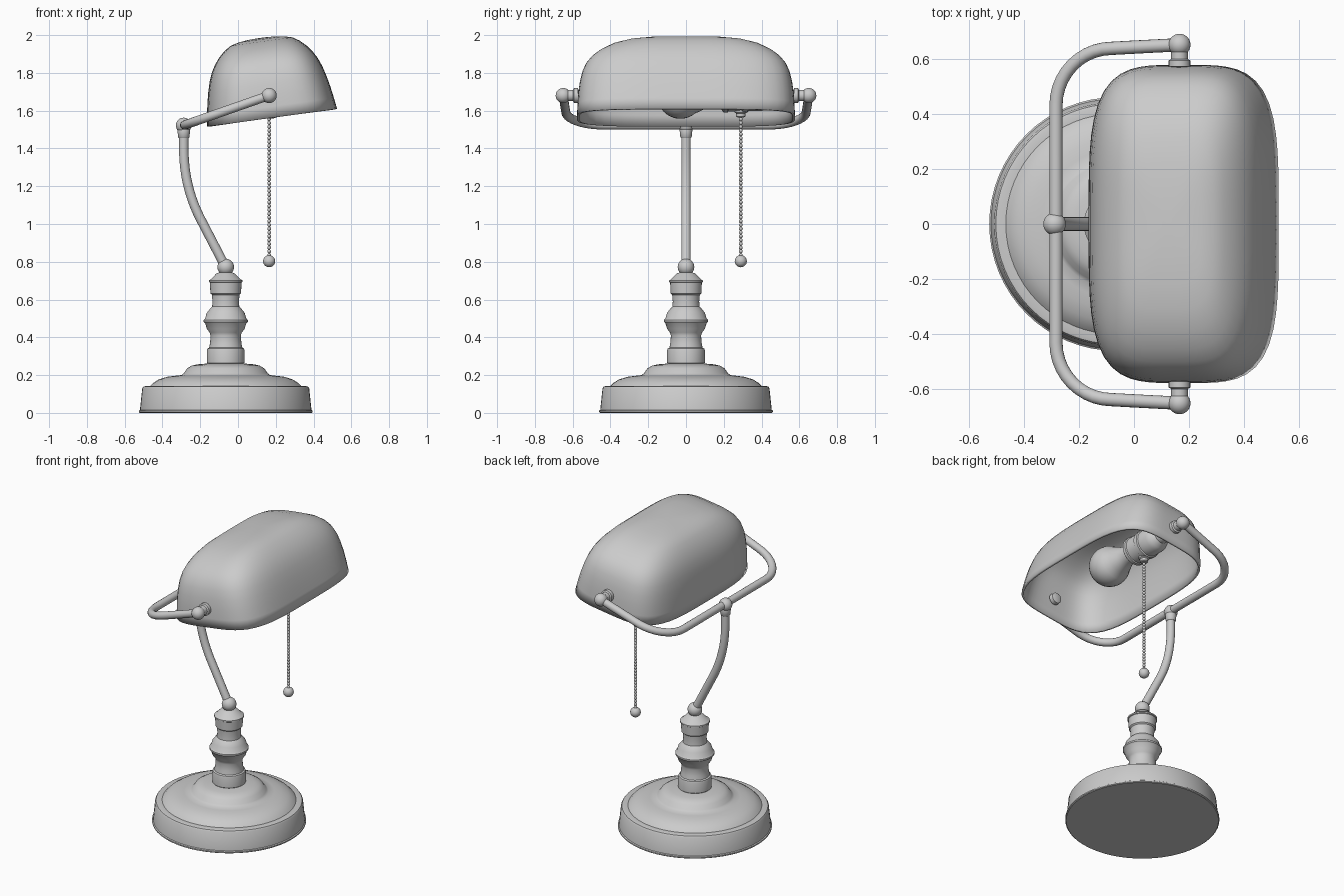
import bpy, bmesh, math
from mathutils import Vector, Matrix

if "Cube" in bpy.data.objects:
    bpy.data.objects.remove(bpy.data.objects["Cube"])

BX = -0.065                       # base and column axis
PIVOT = Vector((0.165, 0, 1.68))  # shade pivot / bulb axis


def finish(name, bm, angle=35):
    bmesh.ops.recalc_face_normals(bm, faces=bm.faces)
    me = bpy.data.meshes.new(name)
    bm.to_mesh(me)
    bm.free()
    for p in me.polygons:
        p.use_smooth = True
    me.set_sharp_from_angle(angle=math.radians(angle))
    ob = bpy.data.objects.new(name, me)
    bpy.context.collection.objects.link(ob)
    return ob


def loft(bm, rings):
    """Bridge equal-length vertex rings into quads."""
    n = len(rings[0])
    for a, b in zip(rings, rings[1:]):
        for i in range(n):
            j = (i + 1) % n
            bm.faces.new((a[i], a[j], b[j], b[i]))


def lathe(name, profile, loc, rot_x=0.0, seg=48):
    """Closed solid of revolution from (radius, height) points."""
    bm = bmesh.new()
    rings = [[bm.verts.new((r * math.cos(2 * math.pi * i / seg), r * math.sin(2 * math.pi * i / seg), z))
              for i in range(seg)] for r, z in profile]
    loft(bm, rings)
    bm.faces.new(rings[0])
    bm.faces.new(rings[-1])
    bm.transform(Matrix.Translation(loc) @ Matrix.Rotation(rot_x, 4, 'X'))
    return finish(name, bm)


def balls(name, items, u=24, v=14):
    bm = bmesh.new()
    for pos, r in items:
        bmesh.ops.create_uvsphere(bm, u_segments=u, v_segments=v, radius=r, matrix=Matrix.Translation(pos))
    return finish(name, bm, 60)


def tube(name, pts, r, seg=16):
    """Round rod swept along a planar path."""
    bm = bmesh.new()
    pts = [Vector(p) for p in pts]
    side = (pts[1] - pts[0]).cross(pts[-1] - pts[0])
    for k in range(2, len(pts)):
        c = (pts[1] - pts[0]).cross(pts[k] - pts[0])
        if c.length > side.length:
            side = c
    side = side.normalized() if side.length > 1e-6 else Vector((1, 0, 0))
    rings = []
    for i, p in enumerate(pts):
        t = (pts[min(i + 1, len(pts) - 1)] - pts[max(i - 1, 0)]).normalized()
        n = t.cross(side).normalized()
        rings.append([bm.verts.new(p + r * (math.cos(a) * side + math.sin(a) * n))
                      for a in (2 * math.pi * k / seg for k in range(seg))])
    loft(bm, rings)
    bm.faces.new(rings[0])
    bm.faces.new(rings[-1])
    return finish(name, bm)


# Stepped round base
lathe("base", [(.455, 0), (.46, .004), (.46, .012), (.454, .016), (.442, .13), (.436, .139), (.425, .142),
               (.40, .142), (.385, .158), (.355, .177), (.31, .191), (.27, .196), (.235, .2), (.222, .21),
               (.205, .235), (.18, .25), (.15, .257), (.09, .262)], (BX, 0, 0), seg=64)

# Turned column
lathe("column", [(.09, .255), (.1, .265), (.1, .33), (.097, .34), (.088, .345), (.083, .37), (.08, .41),
                 (.085, .425), (.1, .445), (.109, .475), (.117, .482), (.117, .492), (.109, .5), (.1, .53),
                 (.08, .555), (.072, .562), (.07, .59), (.073, .625), (.081, .632), (.084, .69), (.089, .693),
                 (.089, .702), (.08, .706), (.05, .737), (.03, .745)], (BX, 0, 0))
balls("joint_balls", [((BX, 0, .772), .044), ((-.288, 0, 1.522), .041)])

# Bent stem
a, c, b = Vector((-.2, 0, 1.03)), Vector((-.287, 0, 1.2)), Vector((-.287, 0, 1.4))
bend = [a * (1 - t) ** 2 + c * 2 * t * (1 - t) + b * t * t for t in (k / 12 for k in range(13))]
tube("stem", [(BX, 0, .77)] + bend + [(-.287, 0, 1.51)], .025)
lathe("stem_collar", [(.026, 1.455), (.03, 1.46), (.034, 1.5), (.03, 1.51)], (-.287, 0, 0), seg=24)

# U-shaped yoke lying in a tilted plane
half = [(.165, .65), (.03, .643)]
half += [(-.08 - .203 * math.sin(t), .43 + .207 * math.cos(t)) for t in (k * math.pi / 20 for k in range(11))]
flat = half + [(x, -y) for x, y in reversed(half)]
tube("yoke", [(x, y, 1.522 + (x + .288) * .35) for x, y in flat], .024)
balls("yoke_end_balls", [(PIVOT + Vector((0, s * .65, 0)), .04) for s in (1, -1)])
for s, label in ((1, "back"), (-1, "front")):
    lathe("shade_mount_" + label,
          [(.02, .515), (.034, .52), (.036, .545), (.02, .55), (.02, .568), (.039, .572), (.039, .593),
           (.03, .598), (.03, .635)], PIVOT, -s * math.pi / 2, 24)

# Hollow shade: superellipse rings (half x, half y, height), tilted
layers = [(.348, .577, 0), (.339, .575, .06), (.329, .571, .12), (.316, .563, .18), (.301, .55, .235),
          (.283, .53, .28), (.262, .50, .317), (.235, .455, .352), (.2, .39, .385), (.165, .31, .407),
          (.12, .22, .419), (.07, .12, .425), (.02, .035, .427)]
bm = bmesh.new()
N, P = 72, 3.9
rings = []
for hx, hy, z in layers:
    ring = []
    for i in range(N):
        t = 2 * math.pi * i / N
        k = (abs(math.cos(t)) ** P + abs(math.sin(t)) ** P) ** (-1 / P)
        ring.append(bm.verts.new((hx * k * math.cos(t), hy * k * math.sin(t), z)))
    rings.append(ring)
loft(bm, rings)
bm.faces.new(rings[-1])
bm.transform(Matrix.Translation((.18, 0, 1.5625)) @ Matrix.Rotation(math.radians(-7.8), 4, 'Y'))
shade = finish("shade", bm, 60)
if shade.data.polygons[-1].normal.z < 0:
    shade.data.flip_normals()
mod = shade.modifiers.new("thickness", 'SOLIDIFY')
mod.thickness = .014
mod.offset = -1

# Bulb socket and bulb, along y
lathe("socket", [(.03, .53), (.045, .5), (.05, .45), (.072, .425), (.083, .4), (.083, .33), (.09, .325),
                 (.09, .30), (.084, .295), (.084, .225), (.09, .22), (.09, .2), (.08, .19), (.06, .185)],
      PIVOT, -math.pi / 2, 32)
bulb = [(.055, .19), (.056, .15), (.066, .11), (.085, .07)]
bulb += [(.123 * math.cos(t), -.03 - .123 * math.sin(t)) for t in (-.7 + k * 2.26 / 12 for k in range(13))]
lathe("bulb", bulb, PIVOT, -math.pi / 2, 32)

# Pull chain with nub and end ball
CX, CY = .165, .29
lathe("chain_nub", [(.018, 1.565), (.024, 1.57), (.024, 1.585), (.032, 1.59), (.032, 1.61)], (CX, CY, 0), seg=20)
balls("chain_beads", [((CX, CY, .835 + .02 * k), .0105) for k in range(38)], 10, 6)
tube("chain_wire", [(CX, CY, .81), (CX, CY, 1.58)], .004, 6)
balls("chain_ball", [((CX, CY, .803), .032)])
